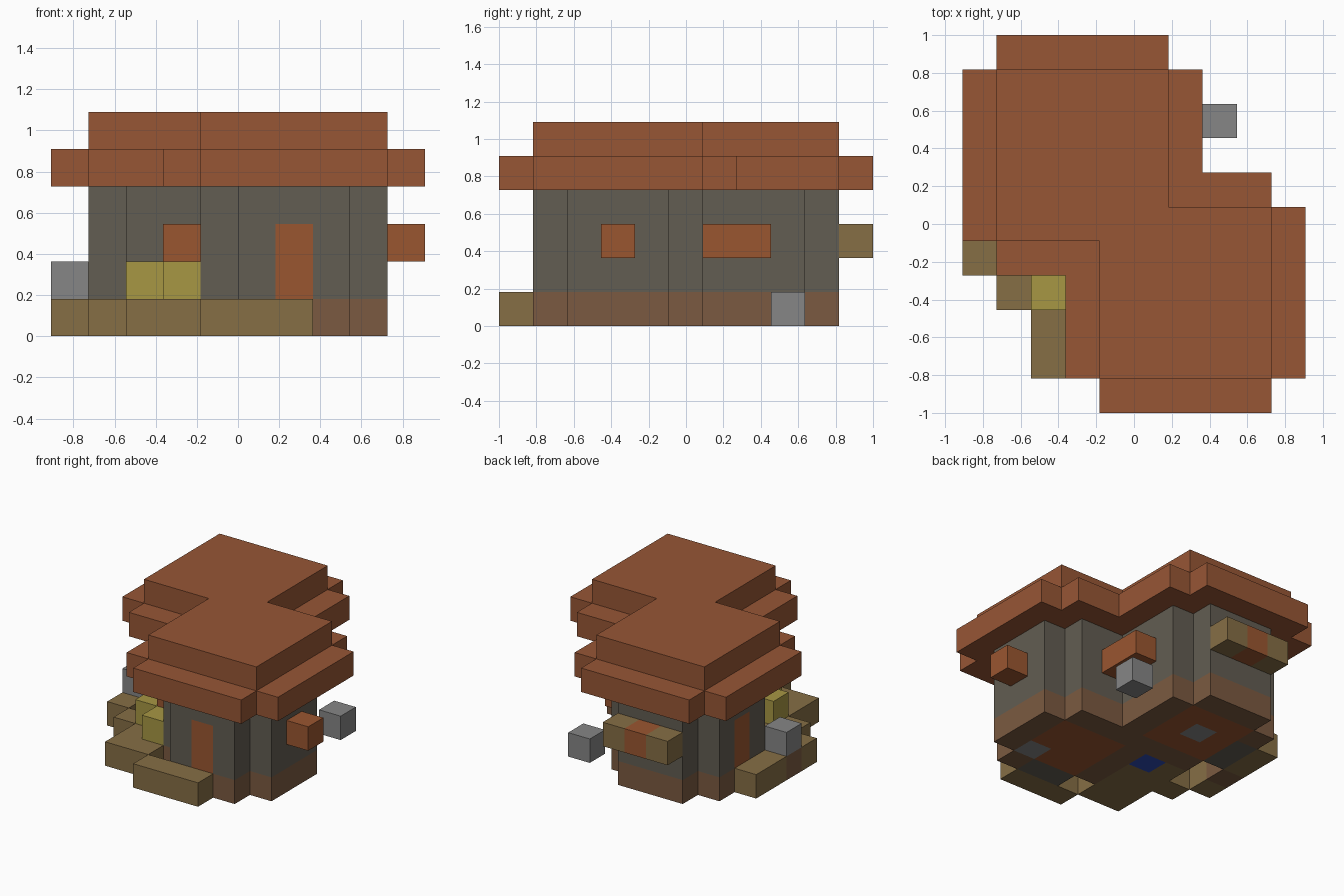
import bpy
import bmesh
from math import radians
from mathutils import Vector

cube = bpy.data.objects.get("Cube")
if cube:
    bpy.data.objects.remove(cube, do_unlink=True)

U = 2 / 11                       # edge of one block
ORIGIN = Vector((-5, -5.5, 0))   # grid corner, in blocks


def material(name, rgb):
    """Flat material from 0-255 display values."""
    lin = [((c / 255 + 0.055) / 1.055) ** 2.4 for c in rgb]
    m = bpy.data.materials.new(name)
    m.use_nodes = True
    m.diffuse_color = (*lin, 1)
    bsdf = m.node_tree.nodes["Principled BSDF"]
    bsdf.inputs["Base Color"].default_value = (*lin, 1)
    bsdf.inputs["Roughness"].default_value = 1
    return m


ROOF = material("terracotta", (151, 86, 53))
WALL = material("grey_brown_stone", (98, 93, 82))
BASE = material("brown_earth", (123, 90, 65))
WOOD = material("pale_wood", (134, 110, 69))
STRAW = material("straw_yellow", (167, 151, 68))
GREY = material("mid_grey", (134, 134, 134))
ORANGE = material("burnt_orange", (154, 86, 48))
BLUE = material("water_blue", (45, 75, 180))


def box(x0, x1, y0, y1, z0, z1):
    """All block positions in a range."""
    return {(x, y, z) for x in range(x0, x1) for y in range(y0, y1) for z in range(z0, z1)}


def block(x, y, z):
    return {(x, y, z)}


def rooms(z0, z1):
    """Two overlapping rooms with notched corners."""
    return (box(1, 6, 6, 9, z0, z1) | box(2, 5, 5, 10, z0, z1)
            | box(4, 9, 2, 5, z0, z1) | box(5, 8, 1, 6, z0, z1))


# Parts in order; a later part replaces the blocks it shares with earlier ones
parts = [
    # garden and border
    ("garden_bed", WOOD, box(2, 4, 1, 5, 0, 1)),
    ("front_border", WOOD, box(4, 7, 0, 1, 0, 1)),
    ("side_border", WOOD, box(0, 1, 4, 8, 0, 1)),
    ("corner_border", WOOD, block(1, 3, 0)),
    ("side_step", BASE, block(0, 5, 0)),
    ("water_basin", BLUE, block(3, 4, 0)),
    ("left_hay_bale", STRAW, block(3, 2, 1)),
    ("right_hay_bale", STRAW, block(2, 3, 1)),
    # house body
    ("foundation", BASE, rooms(0, 1)),
    ("walls", WALL, rooms(1, 4)),
    ("front_room_floor", ORANGE, box(5, 8, 2, 5, 0, 1)),
    ("back_room_floor", ORANGE, box(2, 5, 6, 9, 0, 1)),
    ("front_room_slab", GREY, block(7, 2, 0)),
    ("back_room_slab", GREY, block(3, 7, 0)),
    ("front_sill", WALL, box(5, 7, 1, 2, 0, 1)),
    ("side_sill", WALL, box(1, 2, 6, 8, 0, 1)),
    # openings
    ("front_door", ORANGE, box(6, 7, 1, 2, 1, 3)),
    ("side_door", ORANGE, box(1, 2, 7, 8, 1, 3)),
    ("left_window", ORANGE, block(9, 3, 2)),
    ("inner_back_window", ORANGE, box(6, 7, 6, 8, 2, 3)),
    ("inner_front_window", ORANGE, box(3, 4, 3, 5, 2, 3)),
    ("back_planter", WOOD, box(2, 5, 10, 11, 2, 3)),
    ("back_window", ORANGE, block(3, 10, 2)),
    # loose stones
    ("yard_stone", GREY, block(7, 8, 0)),
    ("step_stone", GREY, block(0, 5, 1)),
    # roof
    ("eaves", ROOF, box(1, 6, 4, 11, 4, 5) | box(0, 7, 5, 10, 4, 5)
     | box(4, 9, 0, 7, 4, 5) | box(3, 10, 1, 6, 4, 5)),
    ("roof_top", ROOF, box(1, 6, 5, 10, 5, 6) | box(4, 9, 1, 6, 5, 6)),
]

owner = {}
for name, mat, cells in parts:
    for c in cells:
        owner[c] = name


def build(name, mat):
    """Mesh only the outer faces of a part, joining flat neighbours."""
    bm = bmesh.new()
    for c in (c for c, n in owner.items() if n == name):
        for axis in range(3):
            for sign in (-1, 1):
                step = [0, 0, 0]
                step[axis] = sign
                if tuple(a + b for a, b in zip(c, step)) in owner:
                    continue
                n = Vector(step)
                u = Vector([float(i == (axis + 1) % 3) for i in range(3)])
                v = n.cross(u)
                mid = Vector(c) + Vector((0.5, 0.5, 0.5)) + n / 2 + ORIGIN
                quad = [mid - u / 2 - v / 2, mid + u / 2 - v / 2,
                        mid + u / 2 + v / 2, mid - u / 2 + v / 2]
                bm.faces.new([bm.verts.new(p * U) for p in quad])
    bmesh.ops.remove_doubles(bm, verts=bm.verts[:], dist=0.001)
    bmesh.ops.dissolve_limit(bm, angle_limit=radians(1), verts=bm.verts[:],
                             edges=bm.edges[:], delimit={'NORMAL'})
    mesh = bpy.data.meshes.new(name)
    bm.to_mesh(mesh)
    bm.free()
    mesh.materials.append(mat)
    obj = bpy.data.objects.new(name, mesh)
    bpy.context.scene.collection.objects.link(obj)


for name, mat, cells in parts:
    build(name, mat)
